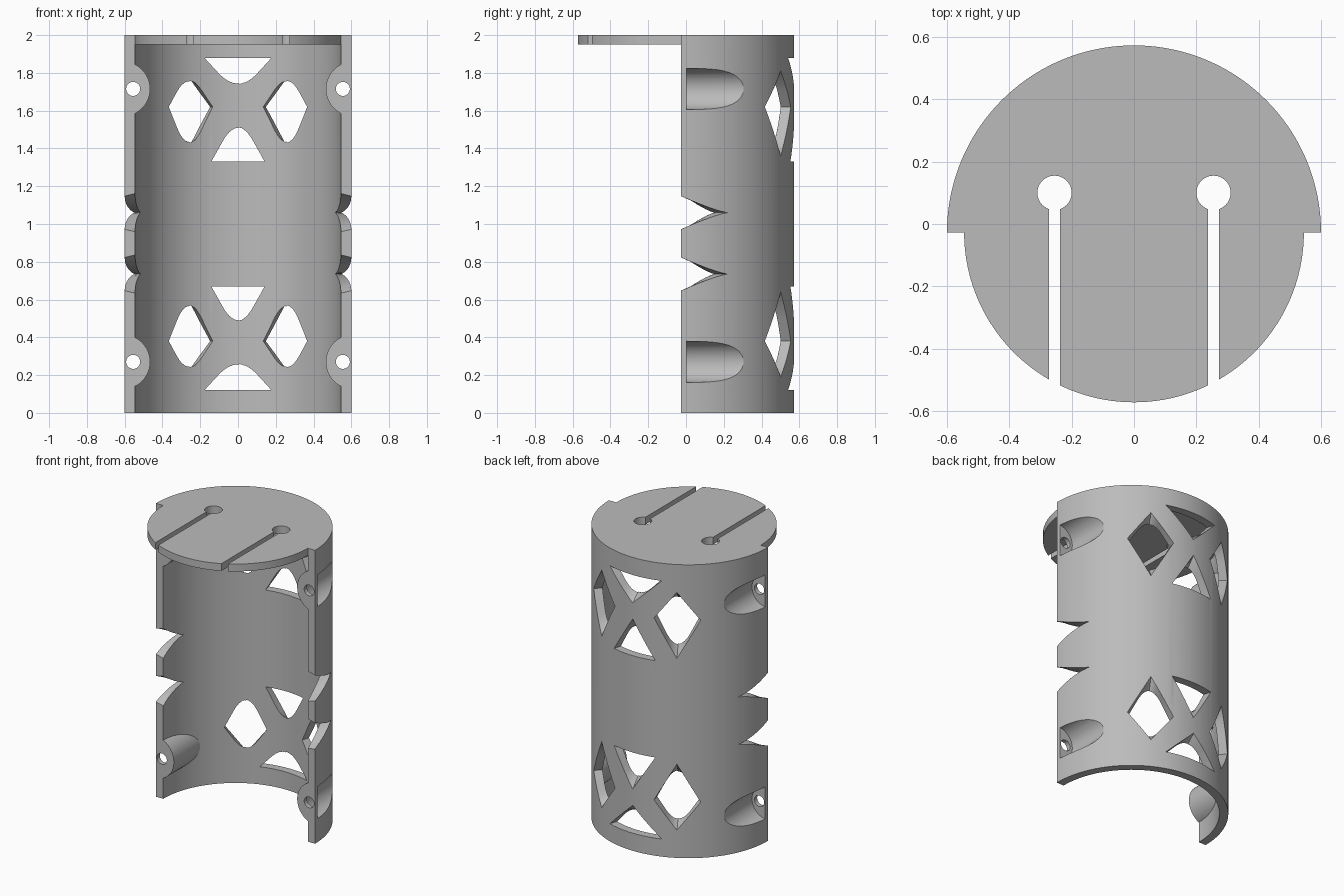
import bpy, bmesh, math
from mathutils import Matrix

if "Cube" in bpy.data.objects:
    bpy.data.objects.remove(bpy.data.objects["Cube"])

OUT, INN = 0.6, 0.545      # shell radii
CY = -0.027                # y of the shell axis
H, LID = 2.0, 0.05
SEG = 72

grey = bpy.data.materials.new("plain_grey")
grey.use_nodes = True
colour = (0.5, 0.5, 0.5, 1)
grey.diffuse_color = colour
grey.node_tree.nodes["Principled BSDF"].inputs["Base Color"].default_value = colour


def make(name, bm):
    bmesh.ops.recalc_face_normals(bm, faces=bm.faces)
    me = bpy.data.meshes.new(name)
    bm.to_mesh(me)
    bm.free()
    me.materials.append(grey)
    ob = bpy.data.objects.new(name, me)
    bpy.context.collection.objects.link(ob)
    return ob


def prism(name, pts, z0, z1):
    bm = bmesh.new()
    face = bm.faces.new([bm.verts.new((x, y, z0)) for x, y in pts])
    new = bmesh.ops.extrude_face_region(bm, geom=[face])["geom"]
    bmesh.ops.translate(bm, vec=(0, 0, z1 - z0),
                        verts=[v for v in new if isinstance(v, bmesh.types.BMVert)])
    return make(name, bm)


def rod(name, r, x, z, y0, y1):
    """Round bar along y."""
    bm = bmesh.new()
    m = Matrix.Translation((x, (y0 + y1) / 2, z)) @ Matrix.Rotation(math.pi / 2, 4, 'X')
    bmesh.ops.create_cone(bm, cap_ends=True, segments=48, radius1=r, radius2=r,
                          depth=y1 - y0, matrix=m)
    return make(name, bm)


def combine(target, other, op):
    mod = target.modifiers.new("cut", 'BOOLEAN')
    mod.operation, mod.solver, mod.object = op, 'EXACT', other
    bpy.context.view_layer.objects.active = target
    bpy.ops.object.modifier_apply(modifier=mod.name)
    bpy.data.objects.remove(other)


def half_disc(r, side, extend):
    """Half circle behind (side 1) or before (side -1) the axis, its flat edge extended."""
    arc = [(r * math.cos(math.pi * i / SEG), CY + side * r * math.sin(math.pi * i / SEG))
           for i in range(SEG + 1)]
    if extend:
        arc += [(-r, CY - side * extend), (r, CY - side * extend)]
    return arc


def window(angle, half, mid, up, down, curve, flare=(0, 0)):
    """Radial cutter; curve(u, t) gives relative height, t = 0 outside and 1 inside."""
    n = 24
    bm = bmesh.new()
    layers = []
    for r in (OUT + 0.01, INN - 0.01):
        t = (OUT - r) / (OUT - INN)
        cols = []
        for i in range(n + 1):
            s = 2 * i / n - 1
            a = math.radians(angle + s * (half + flare[0] * t))
            h = curve(abs(s), t)
            x, y = r * math.sin(a), CY + r * math.cos(a)
            cols.append([bm.verts.new((x, y, mid + k * h * (1 + flare[1] * t)))
                         for k in (up, -down)])
        layers.append(cols)
    o, c = layers
    for i in range(n):
        j = i + 1
        bm.faces.new((o[i][0], o[j][0], o[j][1], o[i][1]))
        bm.faces.new((c[i][0], c[i][1], c[j][1], c[j][0]))
        for k in (0, 1):
            bm.faces.new((o[i][k], c[i][k], c[j][k], o[j][k]))
    bmesh.ops.remove_doubles(bm, verts=bm.verts, dist=1e-5)
    return make("window_cutter", bm)


def rounded(u, t, w=0.56):
    # Sharp tip outside, round tip inside
    soft = (u * u + w * w) / (2 * w) if u < w else u
    return 1 - u - t * (soft - u)


def thorn(u, t):
    return (1 - u) ** 1.3


# Back half shell, hollowed around the four screw bosses
body = prism("slotted_half_shell", half_disc(OUT, 1, 0), 0, H)
cavity = prism("cavity_cutter", half_disc(INN, 1, 0.1), -0.1, H - LID)
corners = [(x, z) for x in (-0.61, 0.61) for z in (0.27, 1.715)]
for x, z in corners:
    combine(cavity, rod("boss", 0.145, x, z, CY, 0.5), 'DIFFERENCE')
combine(body, cavity, 'DIFFERENCE')

# Front half of the lid
combine(body, prism("lid_front", half_disc(INN, -1, 0.03), H - LID, H), 'UNION')

# Screw head pockets and screw holes
for x, z in corners:
    combine(body, rod("pocket", 0.11, x, z, 0.003, 0.6), 'DIFFERENCE')
    combine(body, rod("screw_hole", 0.037, math.copysign(0.555, x), z, -0.2, 0.05), 'DIFFERENCE')

# Keyhole slots in the lid
for x in (-0.255, 0.255):
    r, w = 0.055, 0.018
    a0 = math.asin(w / r)
    pts = [(x + r * math.sin(a), 0.1 - r * math.cos(a))
           for a in (a0 + (2 * math.pi - 2 * a0) * i / 40 for i in range(41))]
    pts += [(x - w, -0.8), (x + w, -0.8)]
    combine(body, prism("keyhole", pts, H - 0.15, H + 0.1), 'DIFFERENCE')

# Crossed lattice windows, mirrored top to bottom
lattice = [(0, 19, 1.88, 0, 0.19), (0, 15, 1.33, 0.25, 0),
           (28.2, 14, 1.62, 0.19, 0.26), (-28.2, 14, 1.62, 0.19, 0.26)]
for angle, half, mid, up, down in lattice:
    combine(body, window(angle, half, mid, up, down, rounded), 'DIFFERENCE')
    combine(body, window(angle, half, H - mid, down, up, rounded), 'DIFFERENCE')

# Pointed notches in the side edges
for angle in (-90, 90):
    for z in (0.735, 1.06):
        combine(body, window(angle, 24.3, z, 0.088, 0.088, thorn, (-5.3, 0.15)), 'DIFFERENCE')

bpy.ops.object.select_all(action='DESELECT')
body.select_set(True)
bpy.context.view_layer.objects.active = body
bpy.ops.object.shade_smooth_by_angle(angle=math.radians(25))
